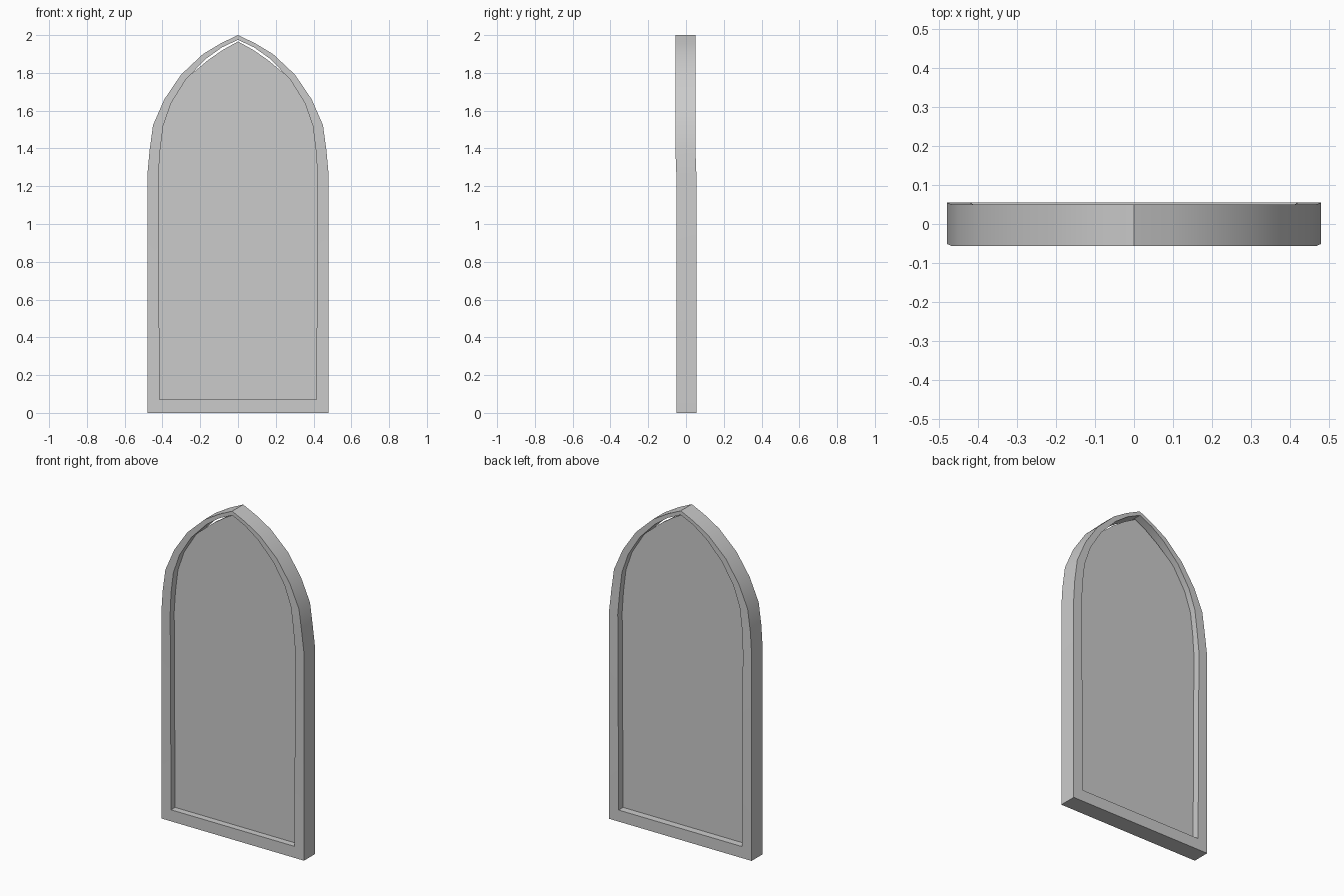
import bpy, bmesh

if "Cube" in bpy.data.objects:
    bpy.data.objects.remove(bpy.data.objects["Cube"])

# Right-hand half profiles (x, z), from the sill up to the point of the arch
OUTER = [(0.48, 0), (0.48, 1.26), (0.468, 1.39), (0.45, 1.523), (0.39, 1.66),
         (0.302, 1.79), (0.185, 1.90), (0.09, 1.957), (0, 2.0)]
INNER = [(0.415, 0.07), (0.421, 1.26), (0.412, 1.39), (0.396, 1.52), (0.354, 1.64),
         (0.276, 1.765), (0.172, 1.873), (0.085, 1.935), (0, 1.975)]
PANEL = [(0.43, 0.055), (0.43, 1.26), (0.405, 1.52), (0.362, 1.64),
         (0.285, 1.762), (0.158, 1.868), (0.08, 1.922), (0, 1.966)]


def mirrored(half):
    """Full closed loop from a right-hand half profile."""
    return half + [(-x, z) for x, z in reversed(half[:-1])]


def finish(name, bm):
    bmesh.ops.recalc_face_normals(bm, faces=bm.faces)
    me = bpy.data.meshes.new(name)
    bm.to_mesh(me)
    bm.free()
    ob = bpy.data.objects.new(name, me)
    bpy.context.collection.objects.link(ob)
    bpy.ops.object.select_all(action='DESELECT')
    ob.select_set(True)
    bpy.context.view_layer.objects.active = ob
    bpy.ops.object.shade_smooth_by_angle(angle=0.6)
    return ob


def loop_verts(bm, half, y, arch_shift=0.0):
    """One loop at depth y; the arch sits slightly forward of the posts."""
    return [bm.verts.new((x, y - (arch_shift if z > 1.3 else 0), z))
            for x, z in mirrored(half)]


# Arched frame: rectangular section carried round the profile
bm = bmesh.new()
rings = [loop_verts(bm, half, y, 0.005)
         for half, y in ((OUTER, -0.051), (OUTER, 0.055), (INNER, 0.055), (INNER, -0.051))]
n = len(rings[0])
for k in range(4):
    a, b = rings[k], rings[(k + 1) % 4]
    for i in range(n):
        j = (i + 1) % n
        bm.faces.new((a[i], a[j], b[j], b[i]))
finish("window_frame", bm)

# Thin recessed panel, leaving a narrow gap beneath the arch
bm = bmesh.new()
front = loop_verts(bm, PANEL, -0.012)
back = loop_verts(bm, PANEL, 0.012)
bm.faces.new(front)
bm.faces.new(back[::-1])
n = len(front)
for i in range(n):
    j = (i + 1) % n
    bm.faces.new((front[i], front[j], back[j], back[i]))
finish("window_panel", bm)
